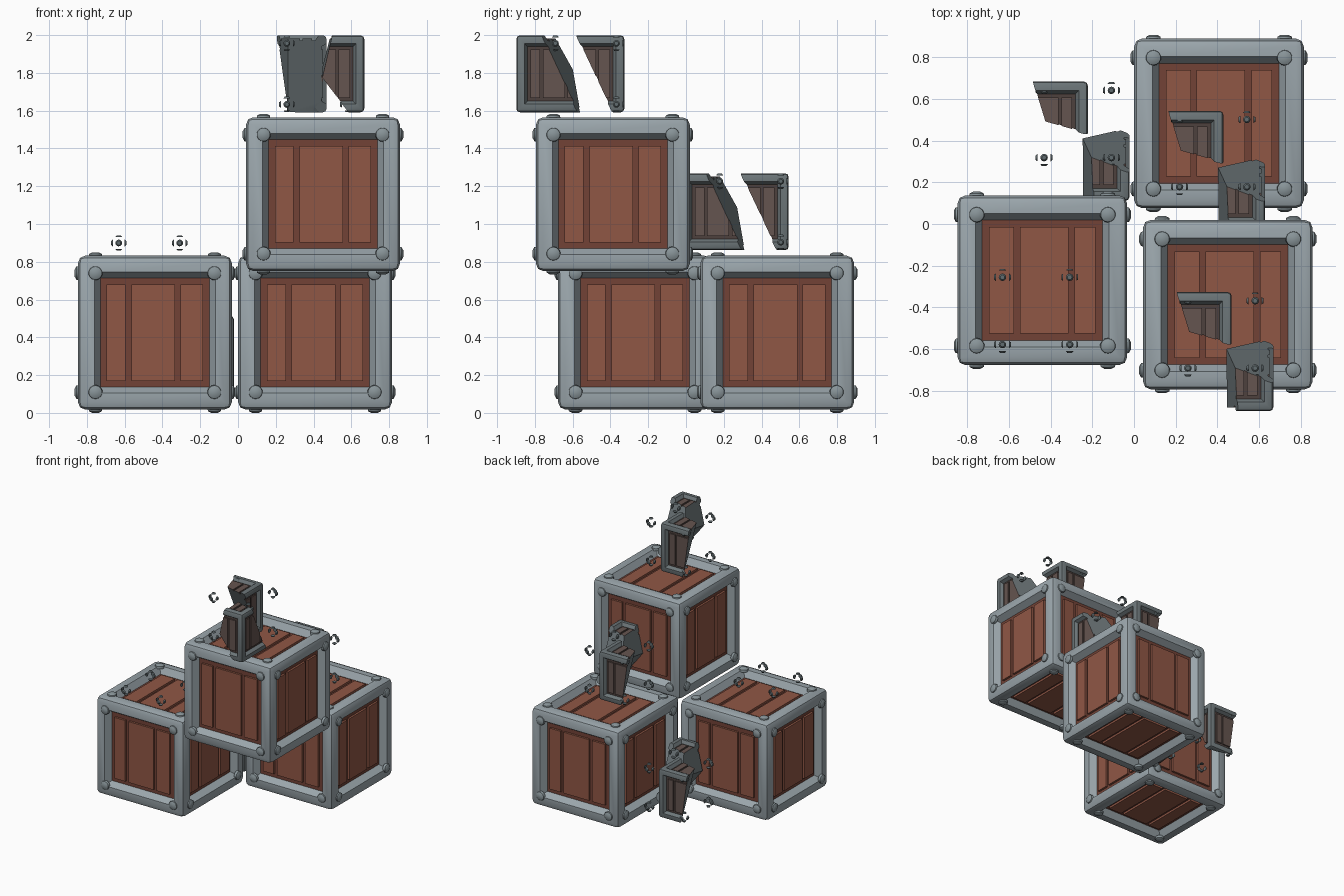
import bpy, bmesh, math
from itertools import product
from mathutils import Matrix, Vector

if "Cube" in bpy.data.objects:
    bpy.data.objects.remove(bpy.data.objects["Cube"], do_unlink=True)


def material(name, rgb):
    m = bpy.data.materials.new(name)
    m.use_nodes = True
    color = (*rgb, 1)
    m.diffuse_color = color
    m.node_tree.nodes["Principled BSDF"].inputs["Base Color"].default_value = color
    return m


STEEL = material("grey steel", (.33, .385, .415))
BOLT = material("bolt steel", (.25, .30, .32))
WOOD = material("red brown wood", (.28, .095, .06))
GROOVE = material("dark wood groove", (.17, .055, .037))
OLD_STEEL = material("broken dark steel", (.155, .185, .195))
OLD_WOOD = material("broken dull wood", (.13, .09, .08))
OLD_GROOVE = material("broken wood groove", (.075, .052, .047))
LOOSE = material("loose bolt steel", (.12, .15, .16))

HALF = .407        # half the crate size
BOLT_AT = .315     # bolt distance from face centre
PLANKS = ((-.255, -.155), (-.125, .107), (.135, .255))

# Each face: local z points outward, local y runs along the planks
FACES = [Matrix.Rotation(k * math.pi / 2, 4, 'Z') @ Matrix.Rotation(math.pi / 2, 4, 'X')
         for k in range(4)]
FACES += [Matrix.Rotation(math.pi, 4, 'Z'), Matrix.Rotation(math.pi, 4, 'X')]


def finish(name, bm, mats, location=(0, 0, 0), angle=35):
    bmesh.ops.recalc_face_normals(bm, faces=bm.faces[:])
    mesh = bpy.data.meshes.new(name)
    bm.to_mesh(mesh)
    bm.free()
    for m in mats:
        mesh.materials.append(m)
    ob = bpy.data.objects.new(name, mesh)
    ob.location = location
    bpy.context.collection.objects.link(ob)
    bpy.ops.object.select_all(action='DESELECT')
    ob.select_set(True)
    bpy.context.view_layer.objects.active = ob
    bpy.ops.object.shade_smooth_by_angle(angle=math.radians(angle))
    return ob


def paint(verts, index):
    for f in {f for v in verts for f in v.link_faces}:
        f.material_index = index


def crate_body():
    """Rounded frame with recessed panels and three planks on every side."""
    bm = bmesh.new()
    bmesh.ops.create_cube(bm, size=2 * HALF)
    bmesh.ops.bevel(bm, geom=bm.edges[:], offset=.038, segments=2,
                    profile=.5, affect='EDGES')
    panels = sorted(bm.faces, key=lambda f: f.calc_area())[-6:]
    bmesh.ops.inset_individual(bm, faces=panels, thickness=HALF - .038 - .30)
    bmesh.ops.inset_individual(bm, faces=panels, thickness=.045, depth=-.052)
    for f in panels:
        f.material_index = 2
    for face in FACES:
        for a, b in PLANKS:
            place = Matrix.Translation(((a + b) / 2, 0, HALF - .045))
            size = Matrix.Diagonal((b - a, .51, .02, 1))
            made = bmesh.ops.create_cube(bm, size=1, matrix=face @ place @ size)
            paint(made["verts"], 1)
    return bm


def add_crate(name, location):
    bm = crate_body()
    # Domed bolts near the corners of every side
    for face in FACES:
        for sx, sy in product((-1, 1), repeat=2):
            for r1, r2, low, high in ((.038, .035, -.01, .009), (.035, .018, .009, .018)):
                place = Matrix.Translation((sx * BOLT_AT, sy * BOLT_AT, HALF + (low + high) / 2))
                made = bmesh.ops.create_cone(bm, cap_ends=True, segments=14, radius1=r1,
                                             radius2=r2, depth=high - low, matrix=face @ place)
                paint(made["verts"], 3)
    finish(name, bm, (STEEL, WOOD, GROOVE, BOLT), location)


def add_shard(name, location, shift, cuts):
    """Half-size crate trimmed to one broken corner; cuts are (point, outward normal)."""
    bm = crate_body()
    bmesh.ops.scale(bm, vec=(.5, .5, .5), verts=bm.verts)
    bmesh.ops.translate(bm, vec=shift, verts=bm.verts)
    for point, normal in cuts:
        bmesh.ops.bisect_plane(bm, geom=bm.verts[:] + bm.edges[:] + bm.faces[:], dist=1e-5,
                               plane_co=point, plane_no=Vector(normal).normalized(),
                               clear_outer=True)
        rim = [e for e in bm.edges if e.is_boundary]
        filled = bmesh.ops.holes_fill(bm, edges=rim, sides=0)
        for f in filled["faces"]:
            f.material_index = 0
    finish(name, bm, (OLD_STEEL, OLD_WOOD, OLD_GROOVE), location, 25)


def add_loose_bolts(name, location, levels):
    """Small floating discs grouped around the corners of a missing half-size crate."""
    bm = bmesh.new()
    c = BOLT_AT / 2 + .004
    for sx, sy, sz in product((-1, 1), (-1, 1), levels):
        corner = Vector((sx * c, sy * c, sz * c))
        for d in ((1, 0, 0), (-1, 0, 0), (0, sy, 0), (0, 0, 1), (0, 0, -1)):
            d = Vector(d)
            turn = d.to_track_quat('Z', 'Y').to_matrix().to_4x4()
            bmesh.ops.create_cone(bm, cap_ends=True, segments=12, radius1=.018, radius2=.011,
                                  depth=.009,
                                  matrix=Matrix.Translation(corner + d * .036) @ turn)
    finish(name, bm, (LOOSE,), location)


# Three stacked crates
add_crate("crate_left", (-.44, -.27, .425))
add_crate("crate_back", (.408, .483, .425))
add_crate("crate_top", (.45, -.387, 1.158))

# Broken corners, measured from the centre of each missing half-size crate
REAR_CUTS = (((.051, -.054, .203), (-.0232, -.0824, -.0387)),
             ((-.217, .205, .203), (-.0824, -.0254, -.0117)))
FRONT_CUTS = (((.247, -.235, .203), (.026, .0708, .0329)),
              ((.079, -.365, .203), (-.0443, -.002, .0103)),
              ((.026, -.365, -.022), (-.186, .02, -.142)))

for label, spot in (("left", (-.27, .48, .31)),
                    ("back", (.38, .34, 1.065)),
                    ("top", (.42, -.53, 1.795))):
    add_shard("rear_shard_" + label, spot, (-.155, 0, 0), REAR_CUTS)
    add_shard("front_shard_" + label, spot, (.045, -.165, 0), FRONT_CUTS)
    add_loose_bolts("loose_bolts_" + label, spot, (-1, 1))
add_loose_bolts("loose_bolts_lid", (-.47, -.417, .738), (1,))
